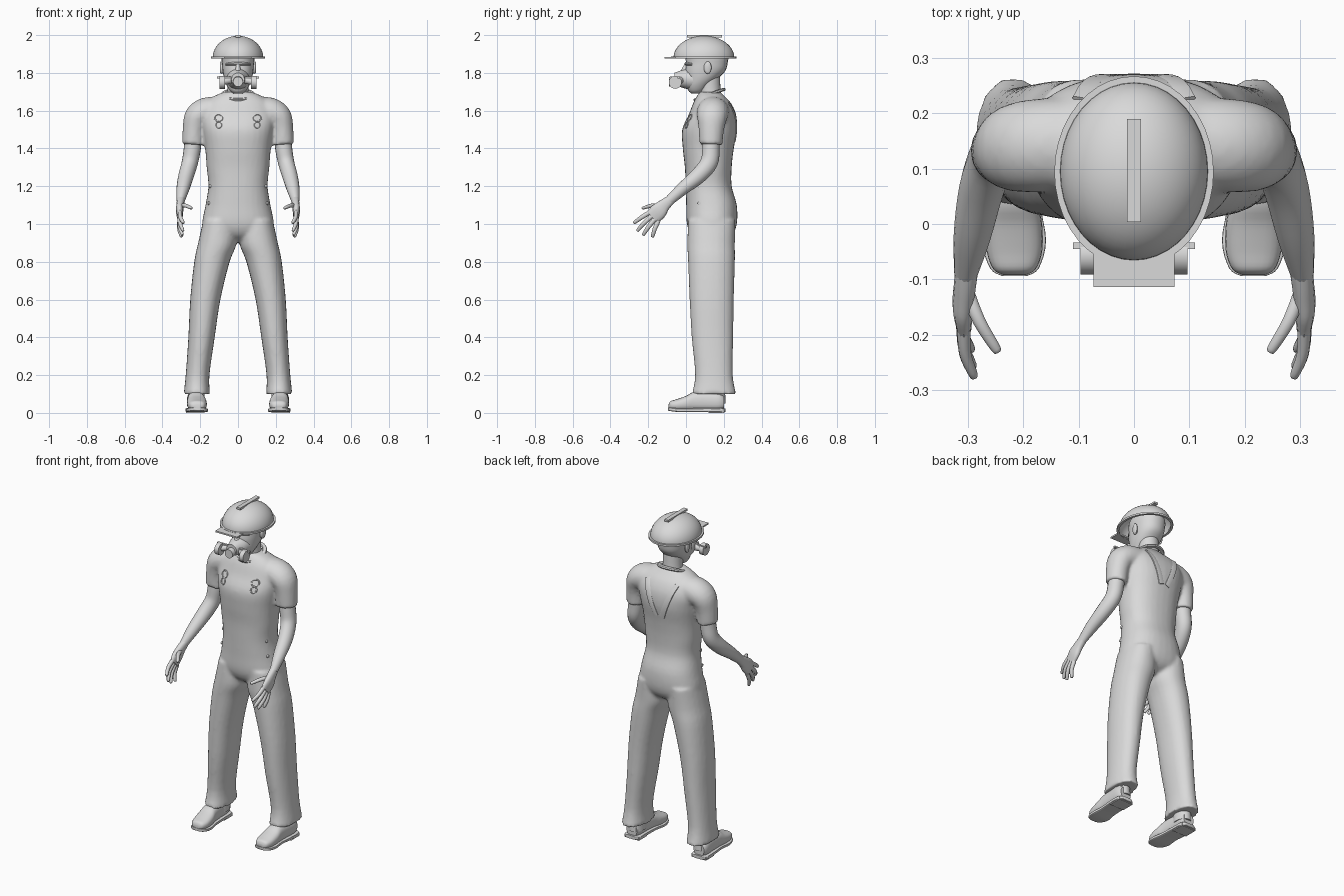
import bpy, bmesh, math
from mathutils import Vector, Matrix

if "Cube" in bpy.data.objects:
    bpy.data.objects.remove(bpy.data.objects["Cube"])

grey = bpy.data.materials.new("plain grey")
grey.diffuse_color = (0.7, 0.7, 0.7, 1)
grey.use_nodes = True
grey.node_tree.nodes["Principled BSDF"].inputs["Base Color"].default_value = grey.diffuse_color
X, Y, Z = Vector((1, 0, 0)), Vector((0, 1, 0)), Vector((0, 0, 1))


def finish(name, bm, mirror=False, angle=40):
    bmesh.ops.remove_doubles(bm, verts=bm.verts, dist=1e-5)
    bmesh.ops.recalc_face_normals(bm, faces=bm.faces)
    me = bpy.data.meshes.new(name)
    bm.to_mesh(me)
    bm.free()
    me.materials.append(grey)
    ob = bpy.data.objects.new(name, me)
    bpy.context.collection.objects.link(ob)
    bpy.context.view_layer.objects.active = ob
    bpy.ops.object.select_all(action='DESELECT')
    ob.select_set(True)
    bpy.ops.object.shade_smooth_by_angle(angle=math.radians(angle))
    if mirror:
        m = ob.modifiers.new("mirror", 'MIRROR')
        m.use_mirror_merge = False
    return ob


def spline(rows, steps):
    """Smooth the rows with a Catmull-Rom curve."""
    out = []
    for i in range(len(rows) - 1):
        p = [rows[max(i - 1, 0)], rows[i], rows[i + 1], rows[min(i + 2, len(rows) - 1)]]
        for k in range(steps):
            t = k / steps
            out.append([0.5 * (2 * b + (c - a) * t + (2 * a - 5 * b + 4 * c - d) * t * t
                               + (3 * b - a - 3 * c + d) * t ** 3) for a, b, c, d in zip(*p)])
    return out + [list(rows[-1])]


def loft(bm, rows, ref=X, axis=None, steps=4, sides=24, power=2.0, caps=True, flip=1):
    """Rows are (x, y, z, radius along ref, radius across); axis fixes the ring plane."""
    rows = spline(rows, steps) if steps > 1 else rows
    pts = [Vector((r[0] * flip, r[1], r[2])) for r in rows]
    rings = []
    for i, r in enumerate(rows):
        t = axis or (pts[min(i + 1, len(pts) - 1)] - pts[max(i - 1, 0)]).normalized()
        u = (ref - t * ref.dot(t)).normalized()
        v = t.cross(u)
        ring = []
        for k in range(sides):
            a = 2 * math.pi * k / sides
            c, s = math.cos(a), math.sin(a)
            c = math.copysign(abs(c) ** (2 / power), c)
            s = math.copysign(abs(s) ** (2 / power), s)
            ring.append(bm.verts.new(pts[i] + u * c * max(r[3], 1e-3) + v * s * max(r[4], 1e-3)))
        rings.append(ring)
    for a, b in zip(rings, rings[1:]):
        for k in range(sides):
            j = (k + 1) % sides
            bm.faces.new((a[k], a[j], b[j], b[k]))
    if caps:
        bm.faces.new(rings[0])
        bm.faces.new(rings[-1])


def part(name, rows, mirror=False, angle=40, **kw):
    bm = bmesh.new()
    loft(bm, rows, **kw)
    return finish(name, bm, mirror, angle)


def box(name, x0, x1, y0, y1, z0, z1):
    bm = bmesh.new()
    bmesh.ops.create_cube(bm, size=1, matrix=Matrix.Translation(((x0 + x1) / 2, (y0 + y1) / 2, (z0 + z1) / 2))
                          @ Matrix.Diagonal((x1 - x0, y1 - y0, z1 - z0, 1)))
    return finish(name, bm)


# Clothes: torso, trouser legs and sleeves fused into one soft surface
bm = bmesh.new()
loft(bm, [(0, .135, .905, .08, .05), (0, .137, .94, .17, .105), (0, .137, 1.0, .19, .132),
          (0, .135, 1.1, .172, .134), (0, .12, 1.2, .157, .122), (0, .118, 1.3, .166, .124),
          (0, .118, 1.4, .174, .135), (0, .125, 1.5, .19, .145), (0, .14, 1.58, .2, .125),
          (0, .138, 1.64, .175, .1), (0, .13, 1.68, .12, .07), (0, .128, 1.7, .07, .055)],
     axis=Z, sides=32, power=2.3)
for s in (1, -1):
    loft(bm, [(.1, .137, 1.02, .085, .125), (.109, .133, .9, .102, .126), (.138, .135, .8, .094, .124),
              (.173, .136, .6, .08, .117), (.193, .14, .4, .07, .11), (.214, .148, .2, .063, .1),
              (.218, .148, .1, .07, .118)], axis=Z, power=2.2, flip=s)
    loft(bm, [(.1, .145, 1.6, .085, .075), (.17, .142, 1.592, .085, .077), (.215, .138, 1.565, .08, .07),
              (.233, .134, 1.5, .067, .06), (.238, .132, 1.42, .061, .058)], ref=Y, flip=s)
clothes = finish("work_clothes", bm, angle=60)
rm = clothes.modifiers.new("fuse", 'REMESH')
rm.mode, rm.voxel_size, rm.use_smooth_shade = 'VOXEL', 0.01, True
sm = clothes.modifiers.new("soften", 'SMOOTH')
sm.factor, sm.iterations = 0.5, 4

bpy.context.view_layer.update()
cloth_eval = clothes.evaluated_get(bpy.context.evaluated_depsgraph_get())


def on_cloth(origin, direction):
    hit, pos, _, _ = cloth_eval.ray_cast(Vector(origin), Vector(direction))
    return pos if hit else Vector(origin) + Vector(direction)


# Shirt collar
bm = bmesh.new()
ring = [(.078 * math.cos(a), .125 + .073 * math.sin(a), 1.685 + .027 * math.sin(a), .009, .013)
        for a in [2 * math.pi * k / 32 for k in range(33)]]
loft(bm, ring, ref=Z, steps=1, sides=8, caps=False)
finish("collar", bm)

# Back straps meeting in a V, and chest buckles lying on the cloth
rows = []
for k in range(9):
    t = k / 8
    p = on_cloth((.095 - .075 * t, 1, 1.64 - .2 * t), (0, -1, 0))
    rows.append((*p, .017, .004))
part("back_straps", rows, True, steps=1, sides=12, power=4)
for name, cz, rx, rz in (("upper_buckle", 1.562, .021, .018), ("lower_buckle", 1.525, .015, .017)):
    rows = []
    for k in range(21):
        a = 2 * math.pi * k / 20
        p = on_cloth((.103 + rx * math.cos(a), -1, cz + rz * math.sin(a)), (0, 1, 0))
        rows.append((*p, .004, .004))
    part(name, rows, True, ref=Y, steps=1, sides=6, caps=False)
for k, z in enumerate((1.11, 1.2)):
    p = on_cloth((1, .07, z), (-1, 0, 0))
    part(f"side_button_{k + 1}", [(p.x - .006, p.y, z, .009, .009), (p.x + .005, p.y, z, .009, .009)],
         True, ref=Y, steps=1, sides=12)

# Bare arms and hands
part("arms", [(.236, .135, 1.47, .045, .045), (.242, .132, 1.4, .045, .046), (.255, .122, 1.325, .043, .047),
              (.275, .065, 1.255, .041, .043), (.292, -.02, 1.185, .034, .034),
              (.304, -.09, 1.122, .021, .026)], True, sides=18)
part("palms", [(.302, -.08, 1.13, .021, .025), (.306, -.115, 1.1, .02, .033), (.309, -.145, 1.068, .019, .044),
               (.307, -.178, 1.036, .014, .042)], True, sides=16, power=2.4)
fingers = {
    "index_fingers": ((.307, -.19, 1.063), (.305, -.235, 1.035), (.29, -.273, 1.008)),
    "middle_fingers": ((.309, -.178, 1.045), (.307, -.222, 1.005), (.292, -.255, .967)),
    "ring_fingers": ((.309, -.162, 1.03), (.309, -.198, .985), (.295, -.225, .945)),
    "little_fingers": ((.309, -.146, 1.018), (.311, -.165, .975), (.3, -.177, .935)),
    "thumbs": ((.302, -.12, 1.095), (.28, -.175, 1.098), (.249, -.226, 1.085)),
}
for name, (a, b, c) in fingers.items():
    tip = Vector(c) + (Vector(c) - Vector(b)) * .1
    part(name, [(*a, .012, .013), (*b, .011, .012), (*c, .008, .009), (*tip, .002, .002)],
         True, ref=Z if name == "thumbs" else X, sides=10, angle=60)

# Shoes: ankle, upper, and flat sole with heel
part("ankles", [(.22, .15, .05, .045, .06), (.22, .15, .15, .042, .055)], True, axis=Z, steps=1)
part("shoe_uppers", [(.216, -.092, .035, .02, .01), (.216, -.082, .04, .038, .022), (.216, -.05, .042, .05, .03),
                     (.218, 0, .05, .052, .04), (.221, .04, .06, .047, .05), (.224, .1, .062, .045, .052),
                     (.226, .17, .06, .045, .05), (.226, .2, .055, .035, .035)],
     True, axis=-Y, power=2.5)
part("shoe_soles", [(.216, -.094, .02, .022, .008), (.216, -.08, .018, .044, .009), (.217, -.03, .014, .058, .01),
                    (.22, .04, .015, .05, .01), (.225, .12, .015, .052, .011), (.226, .19, .014, .05, .011),
                    (.226, .21, .014, .03, .01)], True, axis=-Y, power=6)
box("shoe_heels", .178, .274, .12, .2, 0, .02).modifiers.new("mirror", 'MIRROR')

# Head, neck, nose and ears
part("neck", [(0, .135, 1.63, .066, .062), (0, .128, 1.7, .056, .056), (0, .122, 1.78, .056, .058)], axis=Z)
part("head", [(0, .05, 1.69, .022, .02), (0, .055, 1.705, .042, .042), (0, .065, 1.735, .06, .062),
              (0, .085, 1.77, .073, .084), (0, .102, 1.81, .081, .106), (0, .11, 1.85, .085, .11),
              (0, .11, 1.9, .086, .112), (0, .105, 1.95, .06, .08), (0, .1, 1.968, .02, .03)],
     axis=Z, power=2.2)
part("nose", [(0, .005, 1.85, .01, .01), (0, -.005, 1.82, .013, .018), (0, -.008, 1.8, .018, .02),
              (0, .0, 1.785, .012, .01)], axis=Z, sides=12, angle=60)
part("brow", [(-.06, .035, 1.845, .007, .01), (-.03, .007, 1.848, .009, .012), (.03, .007, 1.848, .009, .012),
              (.06, .035, 1.845, .007, .01)], ref=Z, sides=10)
part("ears", [(.078, .11, 1.825, .016, .026), (.09, .115, 1.828, .02, .033), (.096, .118, 1.83, .014, .026)],
     True, ref=Y, axis=X, sides=16, angle=60)

# Breathing mask: cup, front valve, cross bar and side filters
part("mask_cup", [(0, .04, 1.765, .062, .058), (0, 0, 1.768, .056, .052), (0, -.035, 1.768, .042, .042),
                  (0, -.062, 1.766, .034, .034)], axis=-Y)
part("mask_valve", [(0, -.05, 1.757, .026, .026), (0, -.09, 1.753, .026, .026)], axis=-Y, steps=1)
part("mask_arms", [(.02, -.02, 1.765, .02, .02), (.08, -.05, 1.752, .016, .016)], True, ref=Z, steps=1, sides=14)
part("side_filters", [(.07, -.057, 1.75, .034, .034), (.097, -.057, 1.75, .034, .034)], True, ref=Y, axis=X, steps=1)
box("mask_bar", -.11, .11, -.045, -.033, 1.77, 1.78)

# Hard hat: hollow dome, rim, peak and top ridge
bm = bmesh.new()
bmesh.ops.create_uvsphere(bm, u_segments=40, v_segments=24, radius=1,
                          matrix=Matrix.Translation((0, .095, 1.88)) @ Matrix.Diagonal((.134, .161, .116, 1)))
bmesh.ops.bisect_plane(bm, geom=bm.verts[:] + bm.edges[:] + bm.faces[:], plane_co=(0, 0, 1.88),
                       plane_no=(0, 0, 1), clear_inner=True)
finish("hat_dome", bm)
part("hat_rim", [(0, .094, z, .13 + w, .159 + w) for z, w in
                 ((1.875, 0), (1.875, .014), (1.886, .014), (1.886, 0), (1.875, 0))],
     axis=Z, steps=1, sides=40, caps=False)
box("hat_peak", -.073, .073, -.114, -.05, 1.876, 1.885)
box("hat_ridge", -.013, .013, .004, .19, 1.988, 2.0)
